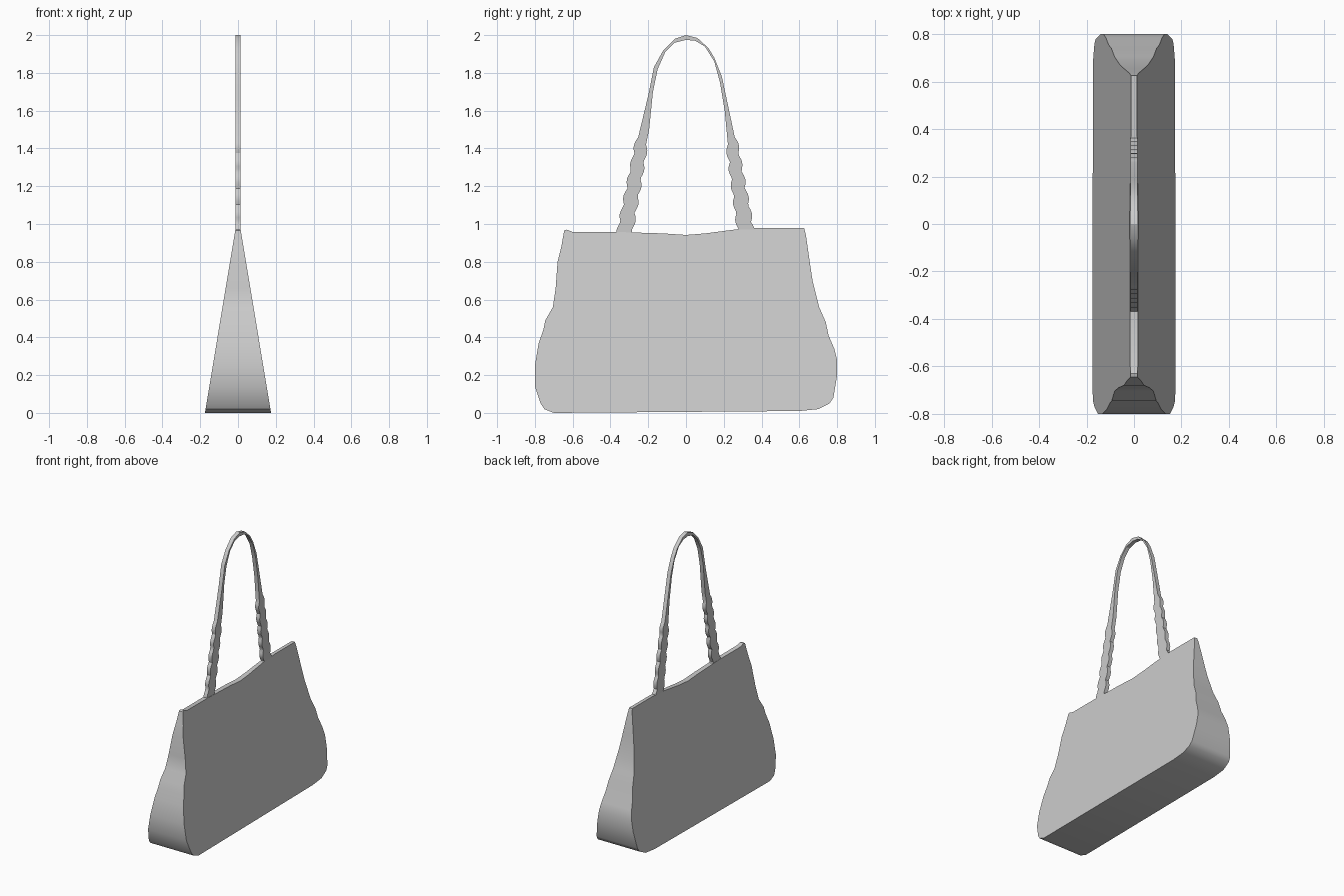
import bpy
import bmesh
import math

default_cube = bpy.data.objects.get("Cube")
if default_cube:
    bpy.data.objects.remove(default_cube, do_unlink=True)

# One plain grey for the whole bag
grey = bpy.data.materials.new("light grey")
grey.use_nodes = True
colour = (0.6, 0.6, 0.6, 1)
grey.diffuse_color = colour
grey.node_tree.nodes["Principled BSDF"].inputs["Base Color"].default_value = colour


def build_slab(name, outline, half_width):
    """Span a side outline of (y, z) points across x, with a half width that depends on z."""
    bm = bmesh.new()
    left = [bm.verts.new((half_width(z), y, z)) for y, z in outline]
    right = [bm.verts.new((-half_width(z), y, z)) for y, z in outline]
    bm.faces.new(left)
    bm.faces.new(list(reversed(right)))
    for i in range(len(outline)):
        j = (i + 1) % len(outline)
        bm.faces.new((left[i], right[i], right[j], left[j]))
    bmesh.ops.recalc_face_normals(bm, faces=bm.faces)
    mesh = bpy.data.meshes.new(name)
    bm.to_mesh(mesh)
    bm.free()
    mesh.materials.append(grey)
    obj = bpy.data.objects.new(name, mesh)
    bpy.context.collection.objects.link(obj)
    bpy.ops.object.select_all(action="DESELECT")
    obj.select_set(True)
    bpy.context.view_layer.objects.active = obj
    bpy.ops.object.shade_smooth_by_angle(angle=math.radians(30))
    return obj


def scalloped_edge(bottom, top, side, depth=0.014, pitch=0.09, steps=30):
    """Wavy strap edge running upward; side is the y direction in which it bulges."""
    points = []
    for i in range(steps + 1):
        t = i / steps
        y = bottom[0] + (top[0] - bottom[0]) * t
        z = bottom[1] + (top[1] - bottom[1]) * t
        bulge = abs(math.sin(math.pi * (top[1] - z) / pitch)) - 0.5
        points.append((y + side * depth * bulge, z))
    return points


# Bag body: soft uneven side outline, wedge-shaped from base to top
back_side = [(0.6, 0.01), (0.7, 0.02), (0.76, 0.05), (0.78, 0.08), (0.8, 0.2),
             (0.8, 0.28), (0.785, 0.34), (0.755, 0.41), (0.74, 0.48), (0.705, 0.56),
             (0.685, 0.64), (0.67, 0.7), (0.655, 0.8), (0.635, 0.94), (0.625, 0.98)]
top_edge = [(0.4, 0.98), (0.27, 0.972), (0.1, 0.95), (0, 0.942), (-0.12, 0.95),
            (-0.37, 0.958), (-0.6, 0.958)]
front_side = [(-0.63, 0.97), (-0.645, 0.965), (-0.66, 0.88), (-0.68, 0.8),
              (-0.69, 0.66), (-0.705, 0.56), (-0.745, 0.49), (-0.755, 0.44),
              (-0.78, 0.37), (-0.8, 0.25), (-0.8, 0.14), (-0.77, 0.05),
              (-0.75, 0.02), (-0.7, 0)]
build_slab("bag_body", back_side + top_edge + front_side,
           lambda z: 0.175 - 0.166 * z)

# Handle: thin upright strap with scalloped legs and a smooth arch
outer_arch = [(-0.2, 1.68), (-0.17, 1.83), (-0.12, 1.92), (-0.06, 1.98), (0, 2),
              (0.06, 1.985), (0.12, 1.93), (0.15, 1.88), (0.19, 1.78)]
inner_arch = [(0.205, 1.6), (0.18, 1.75), (0.15, 1.86), (0.1, 1.94), (0.05, 1.97),
              (0, 1.975), (-0.06, 1.96), (-0.11, 1.91), (-0.15, 1.82),
              (-0.175, 1.7), (-0.195, 1.5)]
front_outer = scalloped_edge((-0.365, 0.95), (-0.26, 1.46), -1)
front_inner = scalloped_edge((-0.285, 0.95), (-0.205, 1.42), 1)
back_outer = scalloped_edge((0.36, 0.96), (0.265, 1.46), 1)
back_inner = scalloped_edge((0.275, 0.96), (0.215, 1.42), -1)
build_slab("handle_strap",
           front_outer + outer_arch + back_outer[::-1]
           + back_inner + inner_arch + front_inner[::-1],
           lambda z: 0.014)
